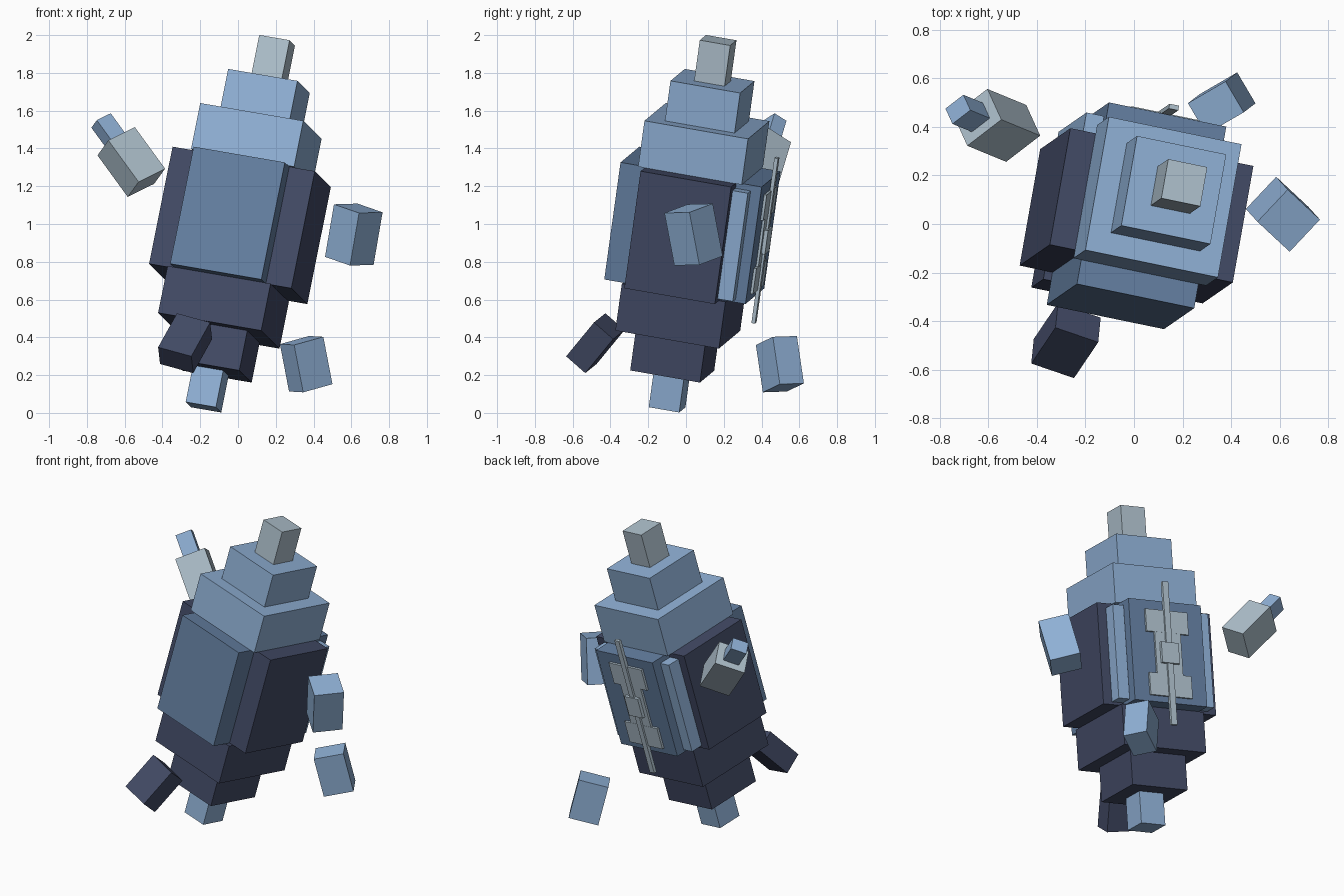
import bpy
import bmesh
from mathutils import Vector, Matrix

default = bpy.data.objects.get("Cube")
if default:
    bpy.data.objects.remove(default, do_unlink=True)


def srgb(r, g, b):
    """Convert 8-bit display colour to linear."""
    return tuple((c / 255 / 12.92) if c < 11 else ((c / 255 + 0.055) / 1.055) ** 2.4
                 for c in (r, g, b)) + (1.0,)


def material(name, rgb):
    mat = bpy.data.materials.new(name)
    mat.use_nodes = True
    colour = srgb(*rgb)
    mat.diffuse_color = colour
    mat.node_tree.nodes["Principled BSDF"].inputs["Base Color"].default_value = colour
    return mat


light_blue = material("light blue", (143, 176, 213))
mid_blue = material("slate blue", (100, 127, 161))
navy = material("dark navy", (66, 74, 101))
grey = material("pale grey", (174, 192, 204))


def frame(origin, long_axis, side_axis):
    """Right-handed frame: local z along long_axis, local x near side_axis."""
    z = Vector(long_axis).normalized()
    x = Vector(side_axis)
    x = (x - z * x.dot(z)).normalized()
    y = z.cross(x)
    rot = Matrix((x, y, z)).transposed().to_4x4()
    return Matrix.Translation(origin) @ rot


def box(name, mat, base, low, high):
    """Box between two corners of a local frame."""
    low, high = Vector(low), Vector(high)
    mesh = bpy.data.meshes.new(name)
    bm = bmesh.new()
    bmesh.ops.create_cube(bm, size=1)
    bmesh.ops.scale(bm, vec=high - low, verts=bm.verts)
    bmesh.ops.translate(bm, vec=(low + high) / 2, verts=bm.verts)
    bm.to_mesh(mesh)
    bm.free()
    mesh.materials.append(mat)
    obj = bpy.data.objects.new(name, mesh)
    obj.matrix_world = base
    bpy.context.collection.objects.link(obj)
    return obj


# Leaning body frame: origin at the foot of its axis
body = frame((-0.183, -0.10, 0.03), (0.195, 0.135, 0.971), (0.965, -0.2, -0.17))

# Stacked square tiers, from the foot to the tip
tiers = [
    ("foot_block", light_blue, 0.083, 0.0, 0.2),
    ("lower_small_tier", navy, 0.19, 0.2, 0.417),
    ("lower_large_tier", navy, 0.2825, 0.417, 0.672),
    ("upper_large_tier", light_blue, 0.2825, 1.31, 1.56),
    ("upper_small_tier", light_blue, 0.19, 1.56, 1.778),
    ("tip_block", grey, 0.083, 1.778, 2.0),
]
for name, mat, half, w0, w1 in tiers:
    box(name, mat, body, (-half, -half, w0), (half, half, w1))

# Main hull with thick front and back panels
box("hull", navy, body, (-0.39, -0.247, 0.672), (0.39, 0.247, 1.31))
box("front_panel", mid_blue, body, (-0.25, -0.385, 0.672), (0.25, -0.247, 1.31))
box("back_panel", mid_blue, body, (-0.25, 0.247, 0.672), (0.25, 0.385, 1.31))

# Upright strips beside the back panel
for side, s in (("left", 1), ("right", -1)):
    u = sorted((0.255 * s, 0.33 * s))
    box(side + "_back_strip", light_blue, body, (u[0], 0.247, 0.69), (u[1], 0.33, 1.28))

# Back fitting: long rod, web, two crossbars and a central hub
mid = 0.98
box("back_rod", grey, body, (-0.02, 0.39, mid - 0.45), (0.02, 0.41, mid + 0.45))
box("back_web", grey, body, (-0.09, 0.385, mid - 0.15), (0.09, 0.398, mid + 0.15))
for name, s in (("upper", 1), ("lower", -1)):
    w = sorted((mid + 0.13 * s, mid + 0.27 * s))
    box(name + "_back_crossbar", grey, body, (-0.145, 0.385, w[0]), (0.145, 0.399, w[1]))
box("back_hub", grey, body, (-0.06, 0.39, mid - 0.065), (0.06, 0.418, mid + 0.065))


def floating(name, mat, centre, long_axis, side_axis, size):
    half = Vector(size) / 2
    return box(name, mat, frame(centre, long_axis, side_axis), -half, half)


# Loose blocks around the body
pod_axis, pod_side = Vector((-0.16, 0.066, 0.22)), (-0.14, -0.108, -0.07)
pod = Vector((-0.565, 0.406, 1.328))
floating("upper_pod", grey, pod, pod_axis, pod_side, (0.19, 0.16, 0.28))
floating("upper_pod_stub", light_blue, pod + pod_axis * 0.75, pod_axis, pod_side,
         (0.1, 0.08, 0.14))
floating("side_block", light_blue, (0.613, 0.04, 0.944),
         (0.048, -0.053, 0.28), (0.134, -0.125, -0.042), (0.187, 0.182, 0.287))
floating("rear_block", light_blue, (0.361, 0.497, 0.258),
         (-0.048, -0.037, 0.25), (0.155, 0.09, 0.043), (0.184, 0.148, 0.258))
floating("front_block", navy, (-0.28, -0.48, 0.369),
         (0.1, 0.148, 0.18), (0.178, -0.062, -0.05), (0.192, 0.135, 0.253))
